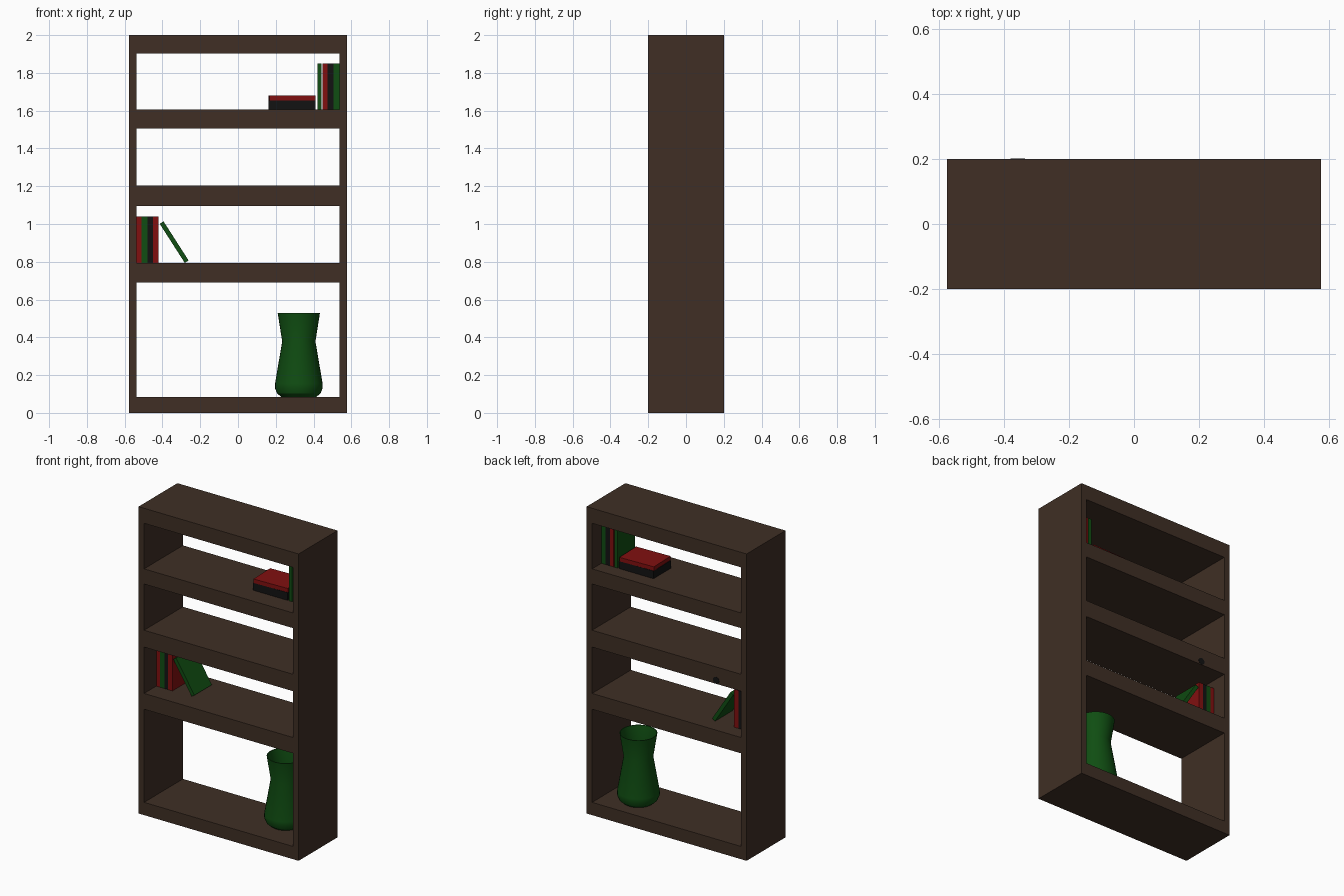
import bpy, bmesh, math
from mathutils import Matrix, Vector

cube = bpy.data.objects.get("Cube")
if cube:
    bpy.data.objects.remove(cube)


def material(name, rgb):
    m = bpy.data.materials.new(name)
    m.use_nodes = True
    m.diffuse_color = (*rgb, 1)
    for n in m.node_tree.nodes:
        if n.type == 'BSDF_PRINCIPLED':
            n.inputs["Base Color"].default_value = (*rgb, 1)
    return m


WOOD = material("dark wood", (0.05, 0.028, 0.018))
GREEN = material("deep green", (0.005, 0.075, 0.006))
RED = material("dark red", (0.22, 0.005, 0.005))
BLACK = material("black", (0.006, 0.006, 0.006))


def finish(bm, name, mat):
    bmesh.ops.recalc_face_normals(bm, faces=bm.faces)
    me = bpy.data.meshes.new(name)
    bm.to_mesh(me)
    bm.free()
    me.materials.append(mat)
    ob = bpy.data.objects.new(name, me)
    bpy.context.collection.objects.link(ob)
    return ob


def block(name, mat, center, size, axis='Z', angle=0):
    bm = bmesh.new()
    bmesh.ops.create_cube(bm, size=1, matrix=Matrix.Translation(center)
                          @ Matrix.Rotation(angle, 4, axis)
                          @ Matrix.Diagonal((*size, 1)))
    return finish(bm, name, mat)


# Bookcase frame: a grid of front faces without the openings, extruded back
HALF_W, INNER, HALF_D = 0.577, 0.537, 0.2
xs = [-HALF_W, -INNER, INNER, HALF_W]
zs = [0, 0.083, 0.69, 0.793, 1.095, 1.205, 1.506, 1.605, 1.902, 2]
bm = bmesh.new()
grid = [[bm.verts.new((x, -HALF_D, z)) for x in xs] for z in zs]
for j in range(len(zs) - 1):
    for i in range(len(xs) - 1):
        if i == 1 and j % 2:
            continue
        bm.faces.new((grid[j][i], grid[j][i + 1], grid[j + 1][i + 1], grid[j + 1][i]))
ext = bmesh.ops.extrude_face_region(bm, geom=bm.faces[:], use_keep_orig=True)
moved = [g for g in ext["geom"] if isinstance(g, bmesh.types.BMVert)]
bmesh.ops.translate(bm, verts=moved, vec=Vector((0, 2 * HALF_D, 0)))
finish(bm, "bookcase_frame", WOOD)

# Upright books, listed as (left edge, right edge, material)
BOOK_H, BOOK_D, BOOK_Y = 0.246, 0.18, 0.015
rows = {
    "middle_book": (0.793, [(-0.537, -0.51, RED), (-0.51, -0.478, GREEN),
                            (-0.478, -0.451, BLACK), (-0.451, -0.42, RED)]),
    "top_book": (1.605, [(0.42, 0.443, GREEN), (0.448, 0.475, RED),
                         (0.475, 0.506, BLACK), (0.506, 0.537, GREEN)]),
}
for name, (z, books) in rows.items():
    for n, (x0, x1, mat) in enumerate(books, 1):
        block(f"{name}_{n}", mat, ((x0 + x1) / 2, BOOK_Y, z + BOOK_H / 2),
              (x1 - x0, BOOK_D, BOOK_H))

# Leaning book
block("leaning_book", GREEN, (-0.338, BOOK_Y, 0.904), (0.024, BOOK_D, BOOK_H), 'Y', -0.57)

# Books lying flat
block("flat_book_lower", BLACK, (0.285, BOOK_Y, 1.63), (0.248, BOOK_D, 0.05))
block("flat_book_upper", RED, (0.285, BOOK_Y, 1.668), (0.243, BOOK_D, 0.026), 'Z', 0.03)

# Small dark fitting on the back of a shelf
bm = bmesh.new()
bmesh.ops.create_cone(bm, cap_ends=True, segments=16, radius1=0.022, radius2=0.022, depth=0.008,
                      matrix=Matrix.Translation((-0.358, HALF_D - 0.002, 1.118))
                      @ Matrix.Rotation(math.pi / 2, 4, 'X'))
finish(bm, "back_fitting", BLACK)

# Vase: hollow turned profile of (radius, height)
profile = [(0, 0.084), (0.092, 0.084), (0.115, 0.103), (0.126, 0.13), (0.126, 0.155),
           (0.088, 0.378), (0.112, 0.53), (0.107, 0.53), (0.083, 0.378),
           (0.12, 0.155), (0.108, 0.11), (0, 0.095)]
bm = bmesh.new()
pts = [bm.verts.new((r, 0, z)) for r, z in profile]
edges = [bm.edges.new(p) for p in zip(pts, pts[1:])]
bmesh.ops.spin(bm, geom=pts + edges, cent=(0, 0, 0), axis=(0, 0, 1),
               angle=2 * math.pi, steps=32, use_merge=True)
bmesh.ops.remove_doubles(bm, verts=bm.verts, dist=0.0001)
bmesh.ops.translate(bm, verts=bm.verts, vec=Vector((0.322, 0.03, 0)))
vase = finish(bm, "vase", GREEN)
bpy.ops.object.select_all(action='DESELECT')
vase.select_set(True)
bpy.context.view_layer.objects.active = vase
bpy.ops.object.shade_smooth_by_angle(angle=math.radians(25))
